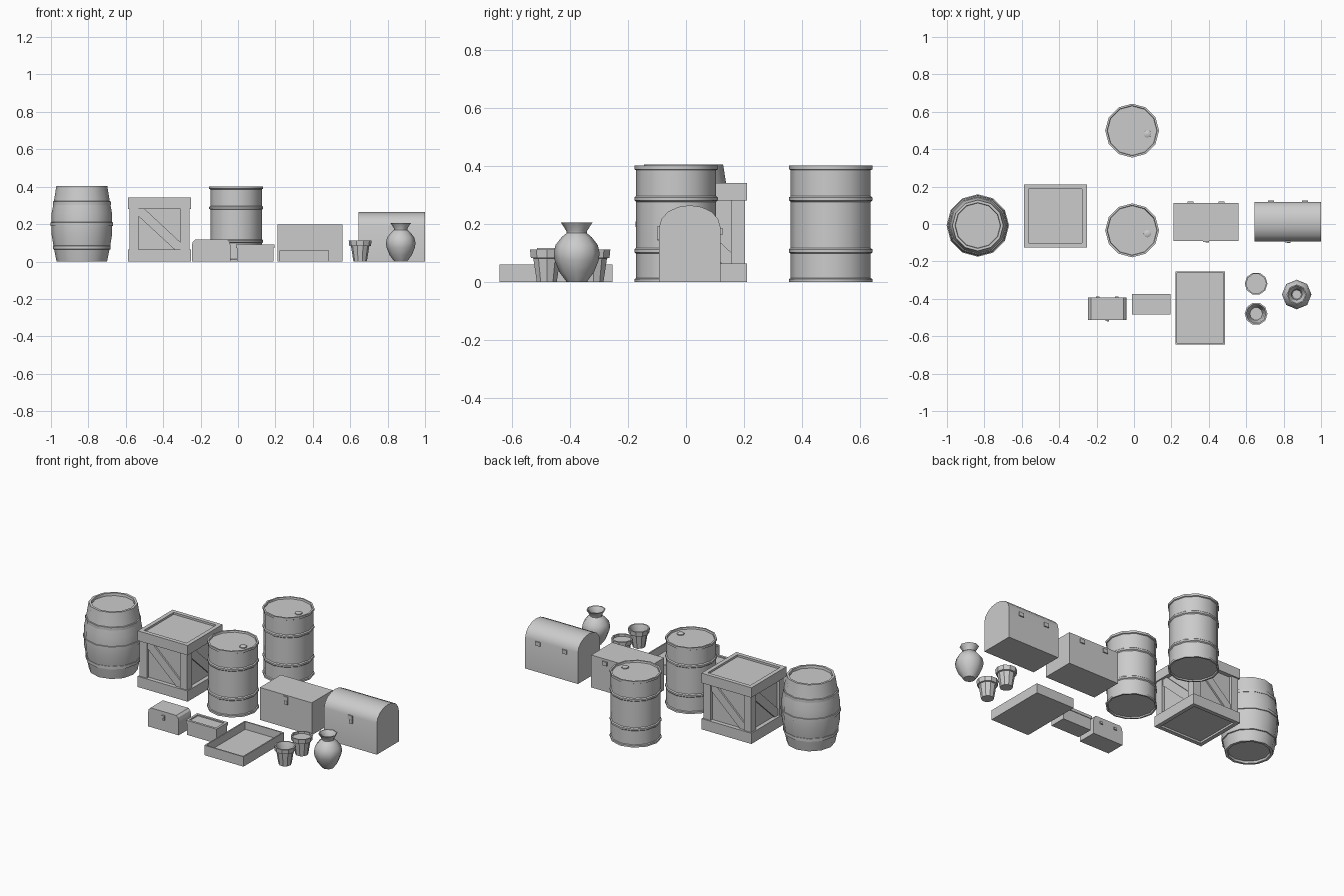
import bpy, bmesh, math
from mathutils import Vector

if "Cube" in bpy.data.objects:
    bpy.data.objects.remove(bpy.data.objects["Cube"])


def finish(name, bm, loc=(0, 0, 0), smooth=None):
    bmesh.ops.recalc_face_normals(bm, faces=bm.faces)
    me = bpy.data.meshes.new(name)
    bm.to_mesh(me)
    bm.free()
    ob = bpy.data.objects.new(name, me)
    ob.location = loc
    bpy.context.collection.objects.link(ob)
    if smooth:
        bpy.ops.object.select_all(action='DESELECT')
        ob.select_set(True)
        bpy.context.view_layer.objects.active = ob
        bpy.ops.object.shade_smooth_by_angle(angle=math.radians(smooth))
    return ob


def lathe(name, profile, sides, loc, smooth=40):
    """Spin (radius, z) points around z; both ends are capped."""
    bm = bmesh.new()
    rings = [[bm.verts.new((r * math.cos(2 * math.pi * i / sides),
                            r * math.sin(2 * math.pi * i / sides), z))
              for i in range(sides)] for r, z in profile]
    for a, b in zip(rings, rings[1:]):
        for i in range(sides):
            j = (i + 1) % sides
            bm.faces.new((a[i], a[j], b[j], b[i]))
    bm.faces.new(rings[0])
    bm.faces.new(rings[-1])
    return finish(name, bm, loc, smooth)


def box_bm(x0, x1, y0, y1, z0, z1):
    bm = bmesh.new()
    bmesh.ops.create_cube(bm, size=1)
    for v in bm.verts:
        v.co = Vector((x1 if v.co.x > 0 else x0, y1 if v.co.y > 0 else y0,
                       z1 if v.co.z > 0 else z0))
    return bm


def recess(bm, border, depth, direction):
    """Inset the face looking along direction and push it inwards."""
    d = Vector(direction)
    bm.normal_update()
    face = max(bm.faces, key=lambda f: (f.normal.dot(d) > 0.9, f.calc_center_median().dot(d)))
    bmesh.ops.inset_region(bm, faces=[face], thickness=border)
    new = bmesh.ops.extrude_discrete_faces(bm, faces=[face])['faces'][0]
    for v in new.verts:
        v.co -= d * depth


def box(name, *dims, recesses=()):
    bm = box_bm(*dims)
    for border, depth, direction in recesses:
        recess(bm, border, depth, direction)
    return finish(name, bm)


def prism(name, points, axis, a, b, smooth=None):
    """Extrude a profile of (u, z) points along x or y from a to b."""
    bm = bmesh.new()
    vs = [bm.verts.new((a, u, z) if axis == 'x' else (u, a, z)) for u, z in points]
    face = bm.faces.new(vs)
    new = bmesh.ops.extrude_face_region(bm, geom=[face])['geom']
    move = Vector((b - a, 0, 0)) if axis == 'x' else Vector((0, b - a, 0))
    bmesh.ops.translate(bm, vec=move, verts=[v for v in new if isinstance(v, bmesh.types.BMVert)])
    return finish(name, bm, smooth=smooth)


def fittings(prefix, cx, front, back, z, spread, s=1.0):
    """Front latch and a pair of back hinges."""
    box(prefix + "_latch", cx - .015 * s, cx + .015 * s, front - .006, front + .002, z, z + .025 * s)
    box(prefix + "_latch_tongue", cx - .004 * s, cx + .015 * s, front - .008, front + .002,
        z - .022 * s, z)
    for side, n in ((-1, "left"), (1, "right")):
        x = cx + side * spread
        box(f"{prefix}_hinge_{n}", x - .016 * s, x + .016 * s, back - .002, back + .007,
            z - .006 * s, z + .018 * s)


# Wooden barrel with three hoops and recessed ends
bx, by = -.835, -.008
lathe("barrel_body", [(.116, .012), (.12, 0), (.135, 0), (.15, .075), (.161, .14), (.163, .2),
                      (.161, .26), (.15, .318), (.136, .405), (.122, .405), (.12, .39)],
      12, (bx, by, 0))
for n, z, r in (("bottom", .075, .15), ("middle", .2, .163), ("top", .312, .151)):
    lathe("barrel_hoop_" + n, [(r - .004, z - .011), (r + .004, z - .009),
                               (r + .004, z + .009), (r - .004, z + .011)], 12, (bx, by, 0))

# Crate: inner core, heavy top and bottom frames, posts and diagonal braces
cx, cy = -.42, .043
h = .168
box("crate_core", cx - .143, cx + .143, cy - .143, cy + .143, .03, .3)
box("crate_top_frame", cx - h, cx + h, cy - h, cy + h, .282, .342,
    recesses=[(.035, .012, (0, 0, 1))])
box("crate_bottom_frame", cx - h, cx + h, cy - h, cy + h, 0, .065,
    recesses=[(.035, .012, (0, 0, -1))])
for i in range(4):
    ang = i * math.pi / 2
    sx, sy = (-1, 1, 1, -1)[i], (-1, -1, 1, 1)[i]
    px, py = cx + sx * .136, cy + sy * .136
    box(f"crate_post_{i}", px - .024, px + .024, py - .024, py + .024, .06, .29)
    brace = prism(f"crate_brace_{i}", [(-.115, .282), (-.115, .245), (.08, .065), (.115, .065),
                                       (.115, .1), (-.08, .282)], 'y', -.153, -.14)
    brace.location = (cx, cy, 0)
    brace.rotation_euler = (0, 0, ang)

# Two steel drums with rolled ribs, rims and a bung cap
for n, dy in (("front", -.034), ("back", .499)):
    d = (-.01, dy, 0)
    R = .138
    pts = [(R - .006, .008), (R - .004, 0), (R + .006, 0), (R + .006, .011), (R, .014)]
    for z in (.108, .287):
        pts += [(R, z - .01), (R + .006, z - .005), (R + .006, z + .005), (R, z + .01)]
    pts += [(R, .386), (R + .006, .389), (R + .006, .402), (R - .004, .402), (R - .006, .392)]
    lathe("drum_" + n, pts, 12, d)
    lathe(f"drum_{n}_bung", [(.02, .388), (.02, .398), (.016, .401)], 8,
          (d[0] + .082, dy - .018, 0))

# Long chest with flat lid
box("flat_chest", .21, .56, -.09, .112, 0, .197)
fittings("flat_chest", .385, -.09, .112, .165, .083)

# Long chest with domed lid
arc = [(.013 + .1055 * math.cos(t), .19 + .075 * math.sin(t))
       for t in (math.pi * i / 8 for i in range(9))]
prism("domed_chest", [(-.0925, 0), (.1185, 0)] + arc, 'x', .645, 1.0, smooth=35)
fittings("domed_chest", .823, -.0925, .1185, .168, .09)

# Small chest with rounded ends on the lid
prism("small_chest", [(-.247, 0), (-.04, 0), (-.04, .085), (-.045, .105), (-.057, .117),
                      (-.23, .117), (-.242, .105), (-.247, .085)], 'y', -.513, -.394)
fittings("small_chest", -.143, -.513, -.394, .08, .05, .6)

# Small casket with panelled lid
box("casket_base", -.006, .191, -.481, -.379, 0, .075)
box("casket_lid", -.012, .195, -.485, -.375, .072, .09, recesses=[(.02, .007, (0, 0, 1))])

# Open tray
box("tray", .223, .487, -.643, -.253, 0, .06, recesses=[(.011, .047, (0, 0, 1))])

# Flower pots: one filled, one empty
for n, y, inner in (("filled", -.319, [(.053, .098)]),
                    ("empty", -.48, [(.043, .08), (.034, .015)])):
    lathe("pot_" + n, [(.036, 0), (.049, .082), (.058, .084), (.061, .112), (.053, .112)] + inner,
          10, (.653, y, 0), 35)

# Vase with flared, open neck
lathe("vase", [(.034, 0), (.06, .035), (.076, .075), (.079, .1), (.073, .128), (.052, .155),
               (.035, .169), (.036, .177), (.054, .205), (.048, .205), (.03, .177),
               (.029, .168), (.05, .14), (.05, .06), (.025, .02)], 8, (.87, -.377, 0), 50)
